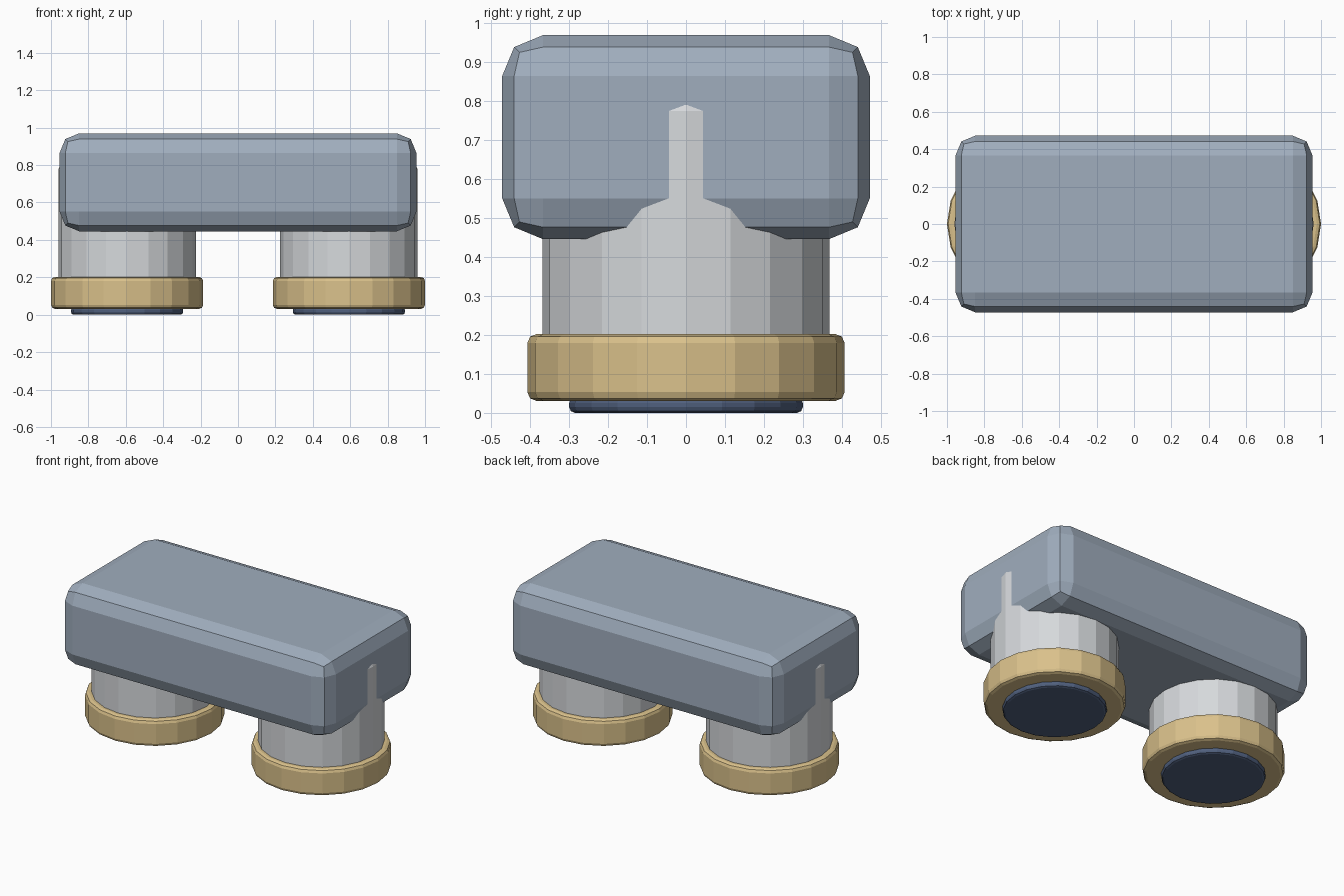
import bpy, math

if "Cube" in bpy.data.objects:
    bpy.data.objects.remove(bpy.data.objects["Cube"], do_unlink=True)


def material(name, color):
    mat = bpy.data.materials.new(name)
    mat.use_nodes = True
    mat.diffuse_color = (*color, 1)
    mat.node_tree.nodes["Principled BSDF"].inputs["Base Color"].default_value = (*color, 1)
    return mat


slate = material("slate_blue", (0.352, 0.423, 0.515))
silver = material("light_grey", (0.672, 0.694, 0.716))
gold = material("brass", (0.70, 0.533, 0.258))
navy = material("dark_blue", (0.08, 0.117, 0.209))


def finish(obj, name, mat, bevel):
    """Name, colour and round off the edges of a part in two steps."""
    obj.name = obj.data.name = name
    obj.data.materials.append(mat)
    mod = obj.modifiers.new("rounded_edges", "BEVEL")
    mod.width = bevel
    mod.segments = 2
    mod.limit_method = "ANGLE"
    mod.angle_limit = math.radians(30)


def box(name, mat, half_x, half_y, low, high, bevel):
    bpy.ops.mesh.primitive_cube_add(size=1, location=(0, 0, (low + high) / 2))
    obj = bpy.context.object
    obj.scale = (2 * half_x, 2 * half_y, high - low)
    bpy.ops.object.transform_apply(location=False, rotation=False, scale=True)
    finish(obj, name, mat, bevel)


def drum(name, mat, x, radius, low, high, bevel):
    # A quarter turn keeps a corner pointing along x
    bpy.ops.mesh.primitive_cylinder_add(vertices=20, radius=radius, depth=high - low,
                                        location=(x, 0, (low + high) / 2))
    finish(bpy.context.object, name, mat, bevel)


# Main housing
box("housing", slate, 0.954, 0.472, 0.446, 0.97, 0.105)

# Two barrels, each with a brass rim and a lens underneath
for side, sign in (("left", 1), ("right", -1)):
    x = sign * 0.593
    drum(side + "_barrel", silver, x, 0.368, 0.10, 0.797, 0.022)
    drum(side + "_rim", gold, x, 0.407, 0.031, 0.202, 0.022)
    drum(side + "_lens", navy, x, 0.30, 0.0, 0.04, 0.015)
